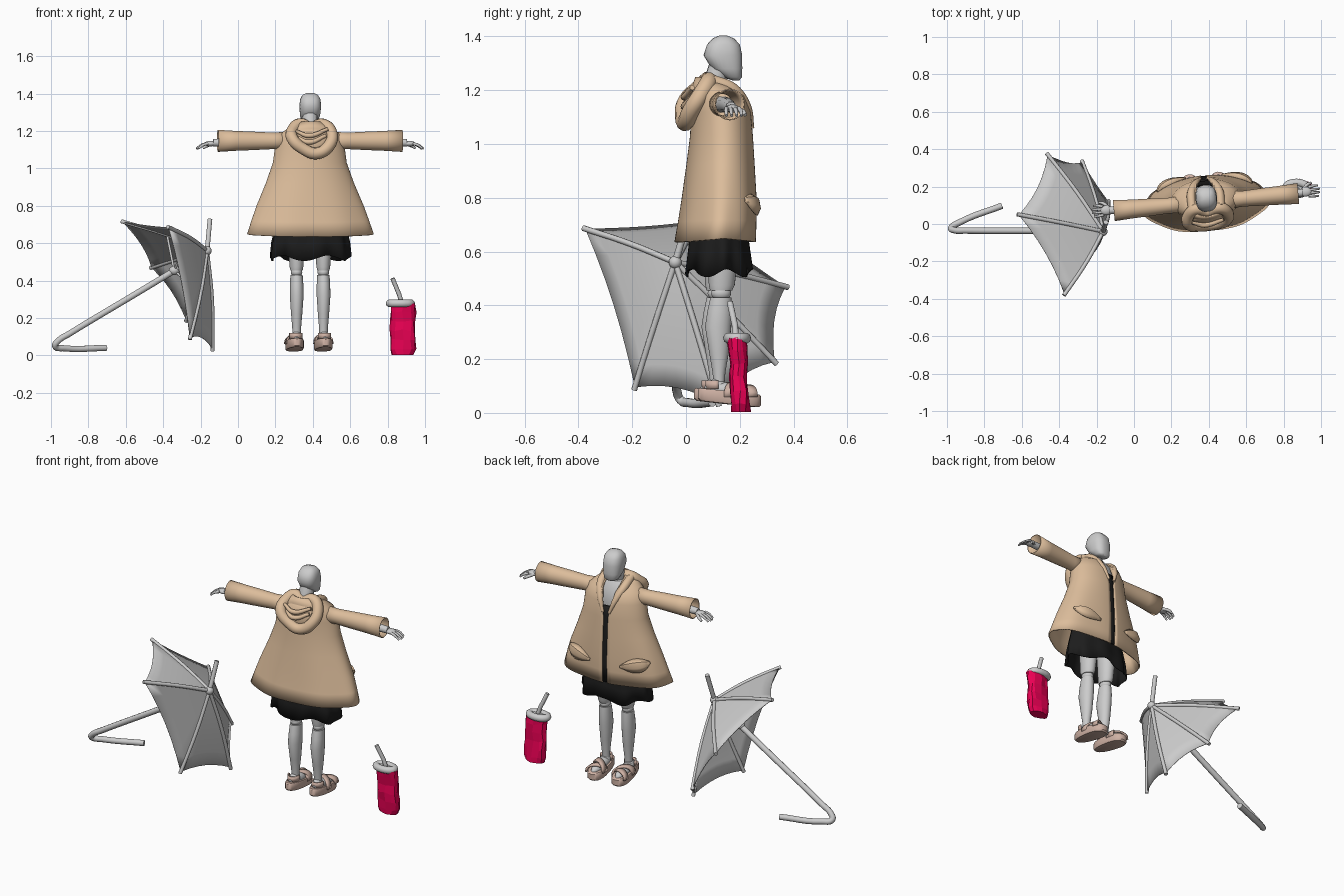
import bpy, bmesh, random
from math import sin, cos, pi, radians, copysign
from mathutils import Vector, Matrix

if "Cube" in bpy.data.objects:
    bpy.data.objects.remove(bpy.data.objects["Cube"])

random.seed(4)

def mat(name, col):
    m = bpy.data.materials.new(name)
    m.diffuse_color = (*col, 1)
    m.use_nodes = True
    m.node_tree.nodes["Principled BSDF"].inputs["Base Color"].default_value = m.diffuse_color
    return m

TAN = mat("tan cloth", (0.72, 0.51, 0.33))
BLACK = mat("black cloth", (0.012, 0.012, 0.012))
RED = mat("red plastic", (0.85, 0.0, 0.09))
PINK = mat("sandal leather", (0.62, 0.44, 0.37))
PERSON = Matrix.Translation((0.385, 0.12, 0)) @ Matrix.Rotation(radians(5.3), 4, 'Z')
frame = PERSON          # placement of the parts being built

def finish(ob, material, smooth=40, thick=0):
    ob.data.transform(frame)
    if material:
        ob.data.materials.append(material)
    bpy.ops.object.select_all(action='DESELECT')
    ob.select_set(True)
    bpy.context.view_layer.objects.active = ob
    if smooth:
        bpy.ops.object.shade_smooth_by_angle(angle=radians(smooth))
    if thick:
        s = ob.modifiers.new("thickness", 'SOLIDIFY')
        s.thickness = thick
    return ob

def mesh(name, bm, material=None, smooth=40, thick=0):
    bmesh.ops.remove_doubles(bm, verts=bm.verts, dist=1e-5)
    bmesh.ops.recalc_face_normals(bm, faces=bm.faces)
    me = bpy.data.meshes.new(name)
    bm.to_mesh(me)
    bm.free()
    ob = bpy.data.objects.new(name, me)
    bpy.context.collection.objects.link(ob)
    return finish(ob, material, smooth, thick)

def loft(name, rings, material=None, closed=True, cap=True, smooth=40, thick=0):
    bm = bmesh.new()
    vs = [[bm.verts.new(p) for p in r] for r in rings]
    n = len(rings[0])
    for a, b in zip(vs, vs[1:]):
        for i in range(n if closed else n - 1):
            j = (i + 1) % n
            bm.faces.new((a[i], a[j], b[j], b[i]))
    if cap and closed:
        bm.faces.new(vs[0])
        bm.faces.new(vs[-1])
    return mesh(name, bm, material, smooth, thick)

def ring(cx, cy, z, hx, hy, n=24, e=1.0):
    f = lambda v: copysign(abs(v) ** e, v)
    return [(cx + hx * f(cos(2 * pi * i / n)), cy + hy * f(sin(2 * pi * i / n)), z) for i in range(n)]

def tube(name, pts, r, material=None, closed=False, radii=None, straight=False):
    cu = bpy.data.curves.new(name, 'CURVE')
    cu.dimensions, cu.bevel_depth, cu.bevel_resolution = '3D', r, 3
    cu.use_fill_caps, cu.resolution_u = True, 6
    sp = cu.splines.new('BEZIER')
    sp.bezier_points.add(len(pts) - 1)
    for i, (b, p) in enumerate(zip(sp.bezier_points, pts)):
        b.co = p
        b.handle_left_type = b.handle_right_type = 'VECTOR' if straight else 'AUTO'
        b.radius = radii[i] if radii else 1
    sp.use_cyclic_u = closed
    tmp = bpy.data.objects.new(name + "_path", cu)
    bpy.context.collection.objects.link(tmp)
    bpy.context.view_layer.update()
    me = bpy.data.meshes.new_from_object(tmp.evaluated_get(bpy.context.evaluated_depsgraph_get()))
    bpy.data.objects.remove(tmp)
    me.materials.clear()
    ob = bpy.data.objects.new(name, me)
    bpy.context.collection.objects.link(ob)
    return finish(ob, material)

def ball(name, c, s, material=None, rx=0):
    bm = bmesh.new()
    m = Matrix.Translation(c) @ Matrix.Rotation(radians(rx), 4, 'X') @ Matrix.Diagonal((*s, 1))
    bmesh.ops.create_uvsphere(bm, u_segments=20, v_segments=12, radius=1, matrix=m)
    return mesh(name, bm, material)

# Head, neck and torso (the figure faces +y)
HEAD = [(1.237, .052, .078, .025), (1.248, .02, .087, .042), (1.28, -.025, .089, .053), (1.33, -.055, .089, .058),
        (1.37, -.042, .08, .054), (1.393, -.02, .058, .041), (1.404, .005, .03, .018)]
loft("head", [ring(0.003, (a + b) / 2, z, h, (b - a) / 2, 28, .8) for z, a, b, h in HEAD], smooth=50)
tube("neck", [(0, -.025, 1.18), (0, -.01, 1.24), (0, .01, 1.30)], .042)
loft("torso", [ring(0, .0, z, hx, hy) for z, hx, hy in
               [(.7, .13, .08), (.95, .1, .075), (1.1, .13, .085), (1.18, .12, .075), (1.225, .05, .045)]])

# Dress with ruffled hem
def dress_ring(z, hx, hy, wave):
    pts = []
    for i in range(72):
        t = 2 * pi * i / 72
        k = 1 + wave * cos(9 * t)
        pts.append((hx * k * cos(t), hy * k * sin(t), z + wave * .3 * sin(5 * t + 1)))
    return pts
loft("dress", [dress_ring(*r) for r in [(.52, .213, .122, .05), (.60, .208, .113, .035), (.68, .19, .105, .02),
     (.85, .14, .095, 0), (.95, .13, .09, 0), (1.06, .14, .093, 0)]], BLACK, cap=False, thick=.006)

# Coat surface: angle t measured from the front
COAT = [(.65, .338, .148, -.012), (.72, .315, .143, -.004), (.8, .287, .137, .003), (.92, .237, .126, .008),
        (1.03, .198, .116, .012), (1.12, .186, .11, .01), (1.18, .165, .1, 0), (1.215, .12, .077, -.02),
        (1.25, .065, .05, -.035)]
def coat_at(t, z, out=0):
    for a, b in zip(COAT, COAT[1:]):
        if z <= b[0]:
            break
    k = (z - a[0]) / (b[0] - a[0])
    hx, hy, cy = (a[i] + k * (b[i] - a[i]) for i in (1, 2, 3))
    w = max(0, 1 - z) * .05 * cos(7 * t)
    drop = .015 * max(0, (.8 - z) / .15) * abs(cos(t))
    return (sin(t) * (hx * (1 + w) + out), cy + cos(t) * (hy * (1 + w) + out), z - drop)
def coat_ring(z):
    hx = next((c[1] for c in COAT if c[0] >= z))
    g = (.015 + max(0, z - 1.04) * .2) / hx
    return [coat_at(g + (2 * pi - 2 * g) * i / 80, z) for i in range(81)]
loft("coat", [coat_ring(c[0]) for c in COAT], TAN, closed=False, thick=.008, smooth=60)
loft("placket", [[coat_at(k * .024 / (z * -.4 + .6), z, -.003) for k in (-1, 0, 1)]
                 for z in (.655, .75, .85, .95, 1.04, 1.1)], BLACK, closed=False, thick=.01)

for s, side in ((-1, "left"), (1, "right")):
    # Sleeve, open at the cuff
    loft(side + "_sleeve", [[(s * x, -.003 + r * .95 * cos(2 * pi * i / 28), 1.147 + r * sin(2 * pi * i / 28)) for i in range(28)]
         for x, r in ((.1, .05), (.2, .044), (.3, .049), (.4, .053), (.495, .059))], TAN, cap=False, thick=.005)
    # Collar fold along the neckline
    tube(side + "_collar", [(s * .075, -.03, 1.235), (s * .075, .045, 1.205), (s * .05, .1, 1.14), (s * .02, .125, 1.06)],
         .02, TAN, radii=[1.2, 1.2, .9, .4])
    # Pocket flap standing off the coat
    rows = []
    for k in range(13):
        u = k / 12
        t, b = s * (.32 + .72 * u), sin(pi * u)
        z = .765 + .035 * u
        rows.append([coat_at(t, z + .03 * b, .002), coat_at(t, z + .018 * b, .008 + .018 * b),
                     coat_at(t, z - .012, .008 + .026 * b), coat_at(t, z - .03 * b - .012, .004 + .016 * b)])
    loft(side + "_pocket_flap", rows, TAN, closed=False, thick=.007)
    # Arm and hand
    tube(side + "_arm", [(s * .15, 0, 1.147), (s * .35, 0, 1.145), (s * .52, 0, 1.137)], .027, radii=[1.2, 1, .75])
    ball(side + "_palm", (s * .535, .003, 1.132), (.032, .026, .015))
    for f in range(4):
        y = -.02 + f * .015
        l = .05 if f in (1, 2) else .042
        tube(f"{side}_finger_{f + 1}", [(s * .55, y, 1.133), (s * (.555 + l * .5), y * 1.2, 1.125), (s * (.56 + l), y * 1.25, 1.105)],
             .008, radii=[1, .95, .65])
    tube(side + "_thumb", [(s * .525, .02, 1.13), (s * .55, .042, 1.12), (s * .57, .048, 1.108)], .009, radii=[1, 1, .7])
    # Leg: thigh, knee ball, shin
    x = s * .072
    leg = lambda n, prof: loft(n, [ring(x, (a + b) / 2, z, h, (b - a) / 2, 20) for z, a, b, h in prof])
    leg(side + "_thigh", [(.455, -.037, .045, .033), (.475, -.042, .055, .037), (.56, -.045, .065, .043), (.7, -.05, .07, .055)])
    ball(side + "_knee", (x, .004, .445), (.031, .037, .028))
    leg(side + "_shin", [(.10, -.024, .016, .022), (.15, -.028, .02, .024), (.22, -.04, .032, .03), (.32, -.056, .042, .037),
                         (.38, -.047, .045, .036), (.43, -.036, .042, .033)])
    # Foot and platform sandal
    x = s * .077
    ball(side + "_foot", (x, .04, .082), (.034, .10, .03), rx=-8)
    ball(side + "_heel", (x - s * .003, -.01, .095), (.028, .036, .035))
    sole = []
    for z, k in ((-.023, .93), (-.015, 1), (.018, 1), (.024, .95)):
        r = []
        for px, py, _ in ring(0, 0, 0, 1, 1, 28, .8):
            r.append((x + px * k * (.047 + .008 * py), .035 + py * k * .118, .056 + z - .012 * py))
        sole.append(r)
    loft(side + "_sandal_sole", sole, PINK)
    for n, y, h, lean in (("toe_strap", .095, .105, .02), ("cross_strap", .06, .115, -.03)):
        rows = []
        for i in range(13):
            a = pi * i / 12
            rows.append([(x + .05 * cos(a), y + d + lean * cos(a) * s, .06 + (h - .06) * sin(a) ** .7) for d in (-.02, 0, .02)])
        loft(f"{side}_{n}", rows, PINK, closed=False, thick=.01)
    loft(side + "_heel_strap", [[(x + .036 * cos(a), -.01 - .045 * sin(a), z) for z in (.088, .12)]
         for a in [pi * i / 12 for i in range(13)]], PINK, closed=False, thick=.008)

# Hood hanging at the back
tube("hood_rim", [(0, -.055, 1.215), (.065, -.04, 1.235), (.108, -.07, 1.19), (.095, -.11, 1.125), (.025, -.125, 1.08),
                  (-.04, -.125, 1.1), (-.105, -.11, 1.16), (-.095, -.06, 1.21), (-.055, -.035, 1.237)], .032, TAN, closed=True)
ball("hood_sack", (0, -.085, 1.155), (.095, .035, .075), TAN, rx=-15)
for i, (z, w) in enumerate(((1.19, .085), (1.155, .075))):
    tube(f"hood_fold_{i + 1}", [(-w, -.105, z + .01), (-.02, -.125, z - .015), (w, -.105, z + .02)], .014, TAN, radii=[.6, 1, .7])

# Crumpled cup with lid and straw
frame = Matrix.Identity(4)
cup = []
for i, z in enumerate((0.003, .03, .08, .13, .18, .23, .275)):
    c = .205 - .018 * z / .275
    hx = .058 if i == 0 else .068
    cup.append([(px + random.uniform(-.005, .005), py + random.uniform(-.006, .006), pz + (random.uniform(0, .01) if i else 0))
                for px, py, pz in ring(.882, c, z, hx, .034, 12, .75)])
loft("cup", cup, RED, smooth=0)
tube("cup_lid_rim", [(x, y, z) for x, y, z in ring(.868, .19, .278, .057, .031, 12)], .021, closed=True)
loft("cup_lid", [ring(.868, .19, .268, .06, .034), ring(.868, .19, .288, .055, .03)])
tube("straw", [(.878, .186, .27), (.862, .182, .325), (.826, .163, .412)], .012, straight=True)

# Broken umbrella: shaft with hook handle
hub = Vector((-.165, -.04, .56))
axis = Vector((.857, 0, .515))
tube("umbrella_shaft", [hub, (-.5, -.037, .357), (-.9, -.035, .117), (-.962, -.033, .077), (-.978, -.022, .05),
                        (-.93, .01, .038), (-.705, .098, .04)], .017)
tube("bent_tip", [hub, (-.15, .01, .728)], .013)
ball("hub", hub, (.024, .024, .024))

# Canopy panels between six ribs
TIPS = [Vector(p) for p in ((-.37, -.375, .685), (-.615, .05, .715), (-.46, .37, .47), (-.275, .33, .19),
                            (-.135, .12, .035), (-.255, -.19, .095))]
def cloth(end, t):
    return hub + (end - hub) * t + axis * (.05 * t * (1 - t))
bm = bmesh.new()
N = 6
for p, q in zip(TIPS, TIPS[1:] + TIPS[:1]):
    g = []
    for i in range(N + 1):
        row = []
        for j in range(N + 1):
            s = j / N
            t = i / N * (1 - .22 * s * (1 - s))
            row.append(bm.verts.new(cloth(p.lerp(q, s), t)))
        g.append(row)
    for i in range(N):
        for j in range(N):
            bm.faces.new((g[i][j], g[i + 1][j], g[i + 1][j + 1], g[i][j + 1]))
    # drop the collapsed edges at the hub
bmesh.ops.dissolve_degenerate(bm, dist=1e-6, edges=bm.edges)
mesh("umbrella_canopy", bm, smooth=30, thick=.004)
runner = hub.lerp(Vector((-.9, -.035, .117)), .24)
ball("runner", runner, (.028, .024, .024))
for i, p in enumerate(TIPS):
    tube(f"rib_{i + 1}", [cloth(p, 0), cloth(p, .5), cloth(p, 1.02)], .011)
    tube(f"stretcher_{i + 1}", [runner, cloth(p, .5)], .007)
